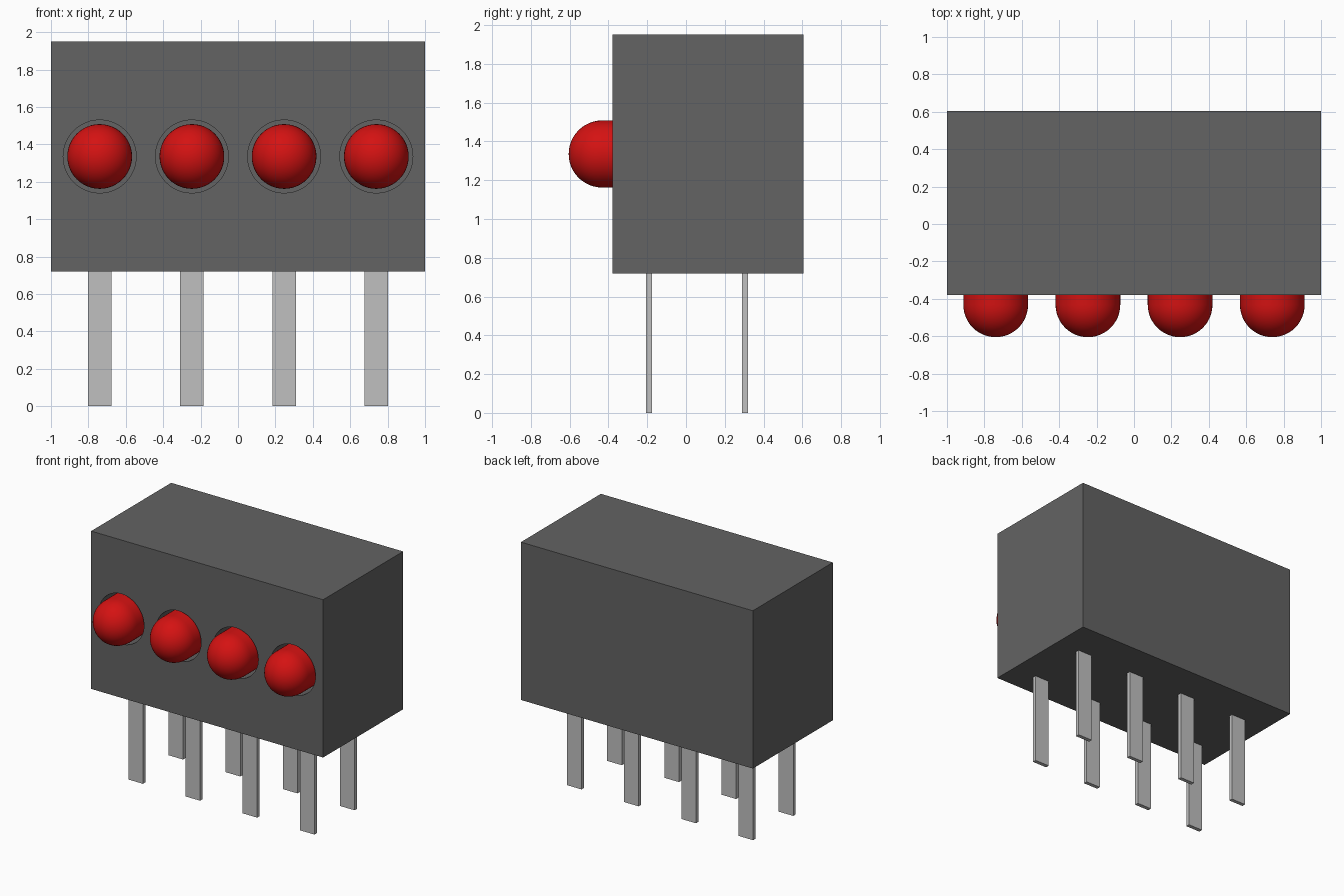
import bpy
import bmesh
from math import sin, cos, pi, radians
from mathutils import Vector

if "Cube" in bpy.data.objects:
    bpy.data.objects.remove(bpy.data.objects["Cube"])


def make_material(name, rgb, roughness=0.5):
    mat = bpy.data.materials.new(name)
    mat.use_nodes = True
    mat.diffuse_color = (*rgb, 1)
    bsdf = next(n for n in mat.node_tree.nodes if n.type == "BSDF_PRINCIPLED")
    bsdf.inputs["Base Color"].default_value = (*rgb, 1)
    bsdf.inputs["Roughness"].default_value = roughness
    return mat


GREY = make_material("dark grey plastic", (0.125, 0.125, 0.125))
RED = make_material("red lens", (0.66, 0.006, 0.006))
METAL = make_material("light grey metal", (0.53, 0.53, 0.53))

# Shared layout
PITCH = 0.493
COLUMNS = [(i - 1.5) * PITCH for i in range(4)]
LAMP_Z, LENS_R, HOLE_R = 1.335, 0.173, 0.195
FRONT, BACK, BOTTOM, TOP = -0.38, 0.605, 0.72, 1.95
HOLE_DEPTH = 0.3


def box(name, lo, hi, mat):
    lo, hi = Vector(lo), Vector(hi)
    bpy.ops.mesh.primitive_cube_add(size=1, location=(lo + hi) / 2)
    ob = bpy.context.object
    ob.name = name
    ob.scale = hi - lo
    bpy.ops.object.transform_apply(location=False, rotation=False, scale=True)
    ob.data.materials.append(mat)
    return ob


def lens(name, x):
    """Domed cylinder turned about the y axis."""
    dome_y = -0.605 + LENS_R
    steps = 12
    profile = [(LENS_R * sin(a), dome_y - LENS_R * cos(a))
               for a in (pi / 2 * i / steps for i in range(steps + 1))]
    profile.append((LENS_R, FRONT + HOLE_DEPTH + 0.01))
    bm = bmesh.new()
    verts = [bm.verts.new((r, y, 0)) for r, y in profile]
    edges = [bm.edges.new(pair) for pair in zip(verts, verts[1:])]
    bmesh.ops.spin(bm, geom=verts + edges, cent=(0, 0, 0), axis=(0, 1, 0),
                   angle=2 * pi, steps=48)
    bmesh.ops.remove_doubles(bm, verts=bm.verts, dist=0.0001)
    bmesh.ops.holes_fill(bm, edges=bm.edges, sides=0)
    bmesh.ops.recalc_face_normals(bm, faces=bm.faces)
    mesh = bpy.data.meshes.new(name)
    bm.to_mesh(mesh)
    bm.free()
    mesh.materials.append(RED)
    ob = bpy.data.objects.new(name, mesh)
    bpy.context.collection.objects.link(ob)
    ob.location = (x, 0, LAMP_Z)
    smooth(ob)


def smooth(ob):
    bpy.ops.object.select_all(action="DESELECT")
    ob.select_set(True)
    bpy.context.view_layer.objects.active = ob
    bpy.ops.object.shade_smooth_by_angle(angle=radians(30))


# Housing with four round sockets
housing = box("housing", (-1, FRONT, BOTTOM), (1, BACK, TOP), GREY)
for x in COLUMNS:
    bpy.ops.mesh.primitive_cylinder_add(
        vertices=48, radius=HOLE_R, depth=2 * HOLE_DEPTH,
        location=(x, FRONT, LAMP_Z), rotation=(pi / 2, 0, 0))
    cutter = bpy.context.object
    cutter.name = "socket_cutter"
    cutter.hide_render = True
    cutter.data.materials.append(GREY)
    cut = housing.modifiers.new("socket", "BOOLEAN")
    cut.operation = "DIFFERENCE"
    cut.solver = "EXACT"
    cut.object = cutter
    bpy.context.view_layer.objects.active = housing
    bpy.ops.object.modifier_apply(modifier=cut.name)
    bpy.data.objects.remove(cutter)
smooth(housing)

# Lenses and the two rows of flat pins
for i, x in enumerate(COLUMNS, 1):
    lens(f"lens_{i}", x)
    for row, y in (("front", -0.19), ("back", 0.305)):
        box(f"{row}_pin_{i}", (x - 0.063, y - 0.015, 0),
            (x + 0.063, y + 0.015, BOTTOM), METAL)
